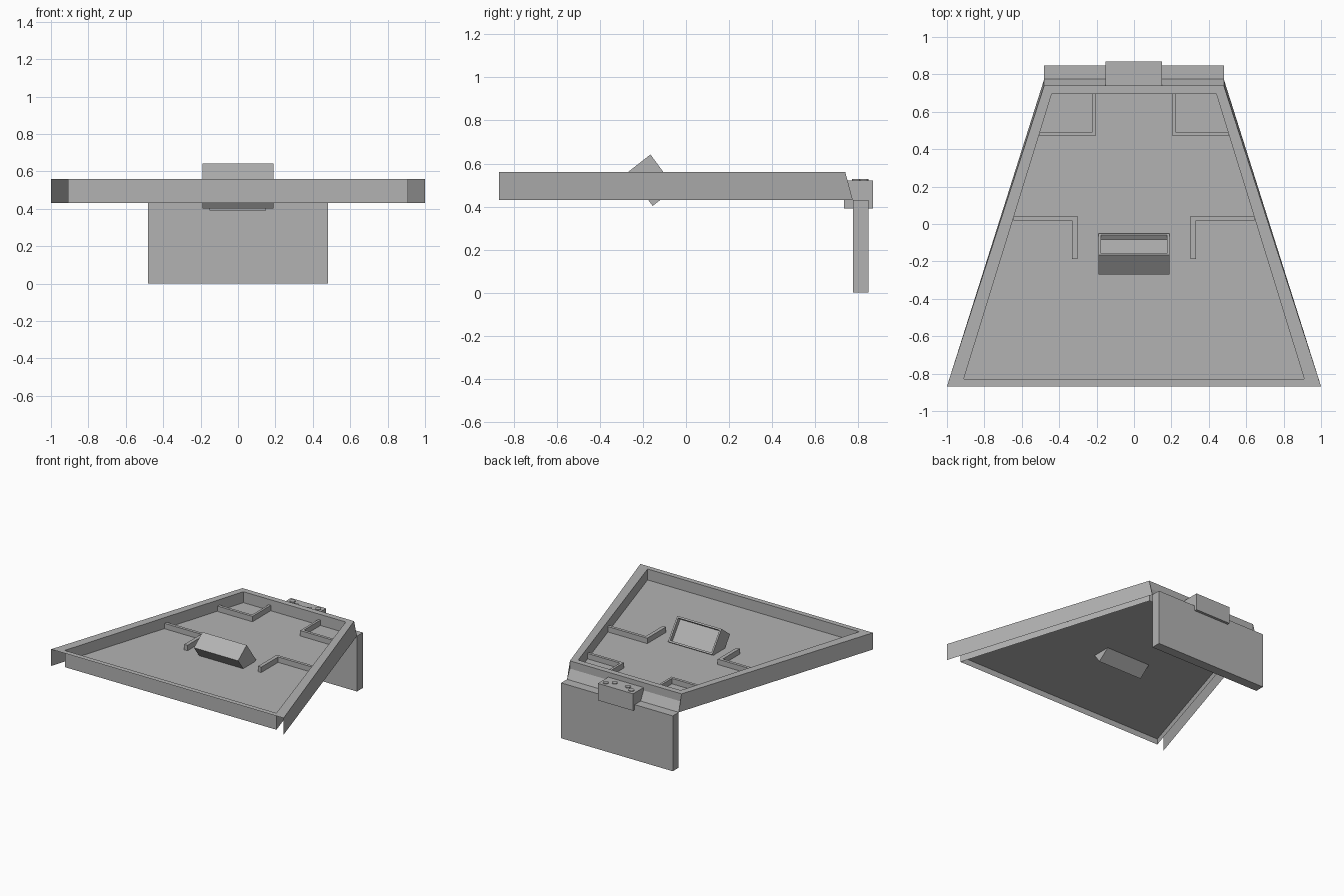
import bpy, bmesh
from mathutils import Vector

if "Cube" in bpy.data.objects:
    bpy.data.objects.remove(bpy.data.objects["Cube"])

grey = bpy.data.materials.new("plain_grey")
grey.use_nodes = True
COLOUR = (0.45, 0.45, 0.45, 1)
grey.diffuse_color = COLOUR
grey.node_tree.nodes["Principled BSDF"].inputs["Base Color"].default_value = COLOUR

BASE, FLOOR, RIM = 0.43, 0.475, 0.56


def finish(name, bm):
    mesh = bpy.data.meshes.new(name)
    bm.to_mesh(mesh)
    bm.free()
    obj = bpy.data.objects.new(name, mesh)
    bpy.context.collection.objects.link(obj)
    mesh.materials.append(grey)
    return obj


def prism(bm, outline, offset):
    """Extrude a planar outline into a closed solid."""
    face = bm.faces.new([bm.verts.new(p) for p in outline])
    ext = bmesh.ops.extrude_face_region(bm, geom=[face], use_keep_orig=True)
    top = [g for g in ext["geom"] if isinstance(g, bmesh.types.BMVert)]
    bmesh.ops.translate(bm, verts=top, vec=offset)
    bmesh.ops.recalc_face_normals(bm, faces=bm.faces)


def box(name, x0, x1, y0, y1, z0, z1):
    bm = bmesh.new()
    prism(bm, [(x0, y0, z0), (x1, y0, z0), (x1, y1, z0), (x0, y1, z0)], (0, 0, z1 - z0))
    return finish(name, bm)


def ring(bm, front_x, front_y, rear_x, rear_y, z):
    return [bm.verts.new(p) for p in ((-front_x, front_y, z), (front_x, front_y, z),
                                      (rear_x, rear_y, z), (-rear_x, rear_y, z))]


def band(bm, lower, upper):
    for i in range(4):
        j = (i + 1) % 4
        bm.faces.new((lower[i], lower[j], upper[j], upper[i]))


# Tray rim: flat top with thin outer side skirts and a stepped rear, open at the front
INNER = (0.91, -0.828, 0.44, 0.695)
bm = bmesh.new()
outer = ring(bm, 1, -0.868, 0.48, 0.74, RIM)
band(bm, outer, ring(bm, *INNER, RIM))
skirt = ring(bm, 1, -0.868, 0.48, 0.775, BASE)
step = [bm.verts.new((x, 0.74, 0.50)) for x in (0.48, -0.48)]
bm.faces.new((skirt[1], skirt[2], outer[2], outer[1]))
bm.faces.new((skirt[2], step[0], outer[2]))
bm.faces.new((skirt[3], skirt[0], outer[0], outer[3]))
bm.faces.new((skirt[3], outer[3], step[1]))
bm.faces.new((step[0], step[1], outer[3], outer[2]))
bm.faces.new((skirt[2], skirt[3], step[1], step[0]))
finish("tray_rim", bm)

# Upright inner walls, running below the raised floor
bm = bmesh.new()
band(bm, ring(bm, *INNER, BASE), ring(bm, *INNER, RIM))
finish("tray_inner_wall", bm)

bm = bmesh.new()
bm.faces.new(ring(bm, *INNER, FLOOR))
finish("tray_floor", bm)

# Hanging panel and the block that joins it to the tray
box("rear_panel", -0.48, 0.48, 0.775, 0.848, 0, BASE)
box("joint_block", -0.153, 0.15, 0.735, 0.868, 0.39, 0.522)

# Bolts on the joint block
for n, (x, y) in enumerate(((-0.11, 0.828), (-0.057, 0.793), (0.057, 0.793), (0.11, 0.828))):
    bm = bmesh.new()
    bmesh.ops.create_cone(bm, cap_ends=True, segments=16, radius1=0.021, radius2=0.021, depth=0.012)
    bmesh.ops.translate(bm, verts=bm.verts, vec=(x, y, 0.522))
    finish(f"bolt_{n + 1}", bm)

# L-shaped ribs on the tray floor, mirrored left and right
for side, label in ((1, "left"), (-1, "right")):
    for name, inner, outer_x, y0, y1, leg in (("rear_rib", 0.205, 0.506, 0.47, 0.492, 0.695),
                                              ("front_rib", 0.303, 0.645, 0.02, 0.043, -0.188)):
        w = 0.028 if leg < 0 else 0.018
        corner, arm = (y0, y1) if leg > y0 else (y1, y0)
        outline = [(inner, corner), (outer_x, corner), (outer_x, arm),
                   (inner + w, arm), (inner + w, leg), (inner, leg)]
        bm = bmesh.new()
        prism(bm, [(side * x, y, FLOOR) for x, y in outline], (0, 0, 0.042))
        finish(f"{label}_{name}", bm)

# Tilted housing through the floor, with a framed recess on its rear upper face
bm = bmesh.new()
section = ((-0.165, 0.642), (-0.27, 0.56), (-0.155, 0.403), (-0.05, 0.485))
prism(bm, [(-0.19, y, z) for y, z in section], (0.38, 0, 0))
bm.normal_update()
face = max(bm.faces, key=lambda f: f.normal.dot(Vector((0, 0.8, 0.6))))
bmesh.ops.inset_individual(bm, faces=[face], thickness=0.018)
bmesh.ops.inset_individual(bm, faces=[face], thickness=0.002, depth=-0.03)
finish("tilted_housing", bm)
